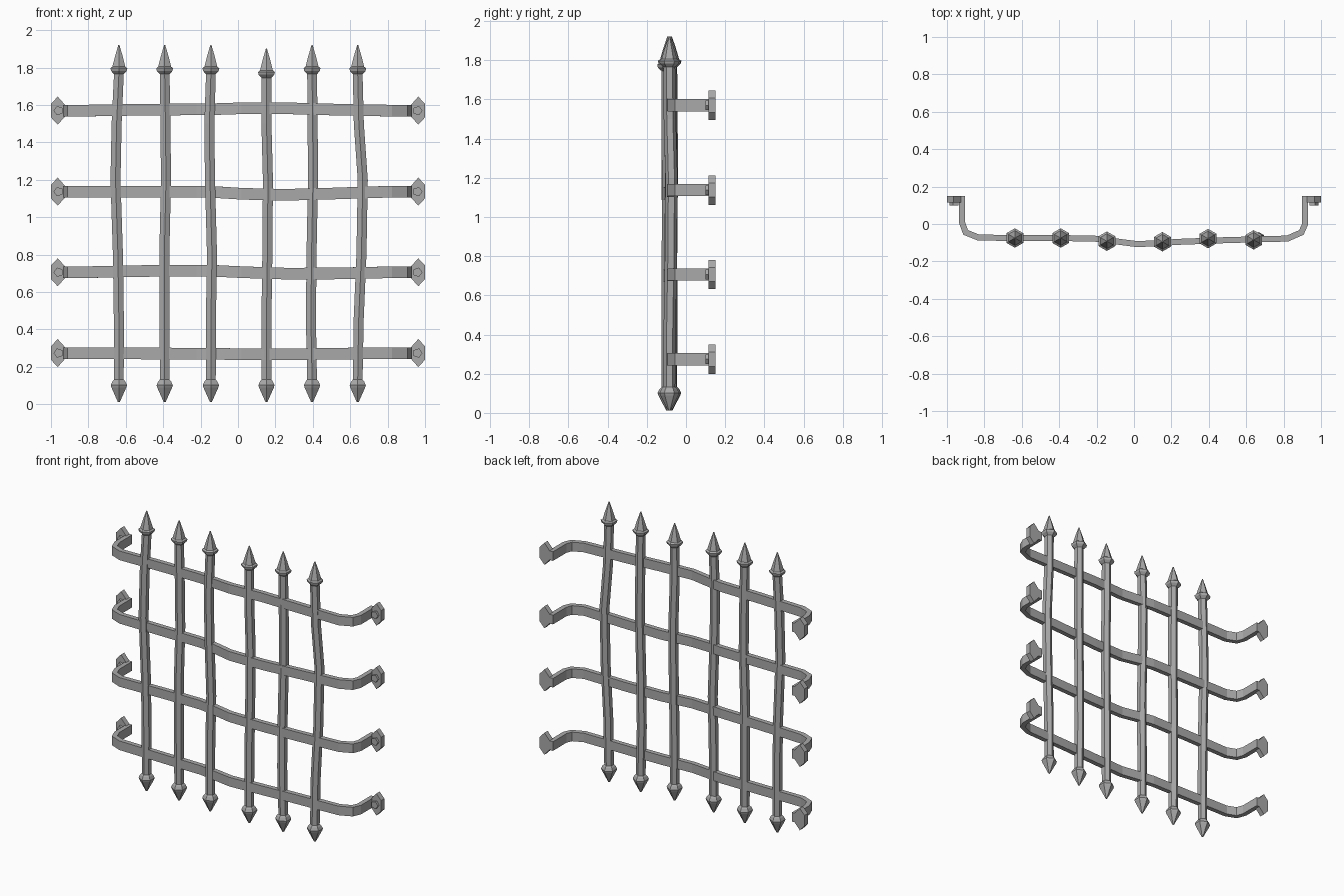
import bpy, bmesh
from math import sin, cos, pi
from mathutils import Vector

cube = bpy.data.objects.get("Cube")
if cube:
    bpy.data.objects.remove(cube)

iron = bpy.data.materials.new("grey iron")
iron.use_nodes = True
iron.diffuse_color = (0.4, 0.4, 0.4, 1)
iron.node_tree.nodes["Principled BSDF"].inputs["Base Color"].default_value = (0.4, 0.4, 0.4, 1)


def loft(name, rings):
    """Skin a list of equal-length point rings and cap both ends."""
    bm = bmesh.new()
    loops = [[bm.verts.new(p) for p in ring] for ring in rings]
    n = len(loops[0])
    for a, b in zip(loops, loops[1:]):
        for i in range(n):
            j = (i + 1) % n
            bm.faces.new((a[i], a[j], b[j], b[i]))
    bm.faces.new(loops[0])
    bm.faces.new(loops[-1])
    bmesh.ops.recalc_face_normals(bm, faces=bm.faces)
    mesh = bpy.data.meshes.new(name)
    bm.to_mesh(mesh)
    bm.free()
    mesh.materials.append(iron)
    obj = bpy.data.objects.new(name, mesh)
    bpy.context.collection.objects.link(obj)
    return obj


def hexagon(x, y, z, r):
    return [(x + r * sin(k * pi / 3), y + r * cos(k * pi / 3), z) for k in range(6)]


# Upright bars: slightly bent hexagonal rods with spear tips and lower points
BEND_Z = (0.45, 0.8, 1.2, 1.5)
bars = [  # x, y, height shift, sideways bend at each BEND_Z
    (-0.637, -0.075, 0, (0, -0.005, -0.018, -0.012)),
    (-0.392, -0.075, 0, (0, -0.002, 0.007, 0.004)),
    (-0.145, -0.092, 0, (0, 0.006, -0.005, -0.008)),
    (0.152, -0.095, -0.02, (0, 0.005, 0.008, 0)),
    (0.396, -0.078, 0, (-0.006, -0.003, 0.005, 0.003)),
    (0.640, -0.085, 0, (0.005, 0.02, 0.027, 0.006)),
]
for i, (x, y, dz, bend) in enumerate(bars):
    rings = [hexagon(x, y, z, r) for z, r in
             ((0.012, 0.006), (0.09, 0.046), (0.102, 0.05), (0.122, 0.04), (0.132, 0.03))]
    rings += [hexagon(x + b, y + b * 0.4, z, 0.031) for z, b in zip(BEND_Z, bend)]
    rings += [hexagon(x, y, z + dz, r) for z, r in
              ((1.765, 0.03), (1.782, 0.048), (1.797, 0.052), (1.805, 0.04), (1.86, 0.024), (1.922, 0.003))]
    loft(f"upright_bar_{i + 1}", rings)

# Cross straps: flat bars following one plan path, bent back to the wall
PATH = [Vector(p) for p in (
    (-0.92, 0.15), (-0.92, 0.01), (-0.9, -0.045), (-0.83, -0.073), (-0.5, -0.075),
    (-0.22, -0.077), (-0.12, -0.09), (0.02, -0.108), (0.25, -0.095), (0.5, -0.086),
    (0.82, -0.078), (0.895, -0.045), (0.915, 0.0), (0.915, 0.15))]
HALF_T, HALF_H = 0.016, 0.031


def offset(i):
    """Mitred plan offset at a path point."""
    a = (PATH[i] - PATH[i - 1]).normalized() if i else None
    b = (PATH[i + 1] - PATH[i]).normalized() if i < len(PATH) - 1 else None
    a, b = a or b, b or a
    t = (a + b).normalized()
    return Vector((-t.y, t.x)) * HALF_T / t.dot(a)


def bump(x, centre, width):
    return max(0, 1 - ((x - centre) / width) ** 2)


straps = [  # end height, left rise, right rise
    (1.57, 0.007, 0.01), (1.137, 0, -0.017), (0.706, 0.009, -0.011), (0.274, -0.003, -0.006)]

# Wall plate outline and its bolt, drawn relative to the plate centre
PLATE = ((0.04, 0.036), (0.004, 0.075), (-0.038, 0.028),
         (-0.038, -0.028), (0.004, -0.075), (0.04, -0.036))
BOLT = [(0.026 * cos(k * 2 * pi / 5), 0.026 * sin(k * 2 * pi / 5)) for k in range(5)]

for row, (z0, left, right) in enumerate(straps, 1):
    rings = []
    for i, p in enumerate(PATH):
        n = offset(i)
        z = z0 + left * bump(p.x, -0.2, 0.6) + right * bump(p.x, 0.25, 0.4)
        rings.append([(p.x + s * n.x, p.y + s * n.y, z + h * HALF_H)
                      for s, h in ((-1, -1), (1, -1), (1, 1), (-1, 1))])
    loft(f"cross_strap_{row}", rings)

    for side, label in ((1, "left"), (-1, "right")):
        for part, outline, y0, y1 in (("wall_plate", PLATE, 0.115, 0.15),
                                      ("plate_bolt", BOLT, 0.1, 0.12)):
            loft(f"{part}_{label}_{row}",
                 [[(side * (0.96 + u), y, z0 + v) for u, v in outline] for y in (y0, y1)])
